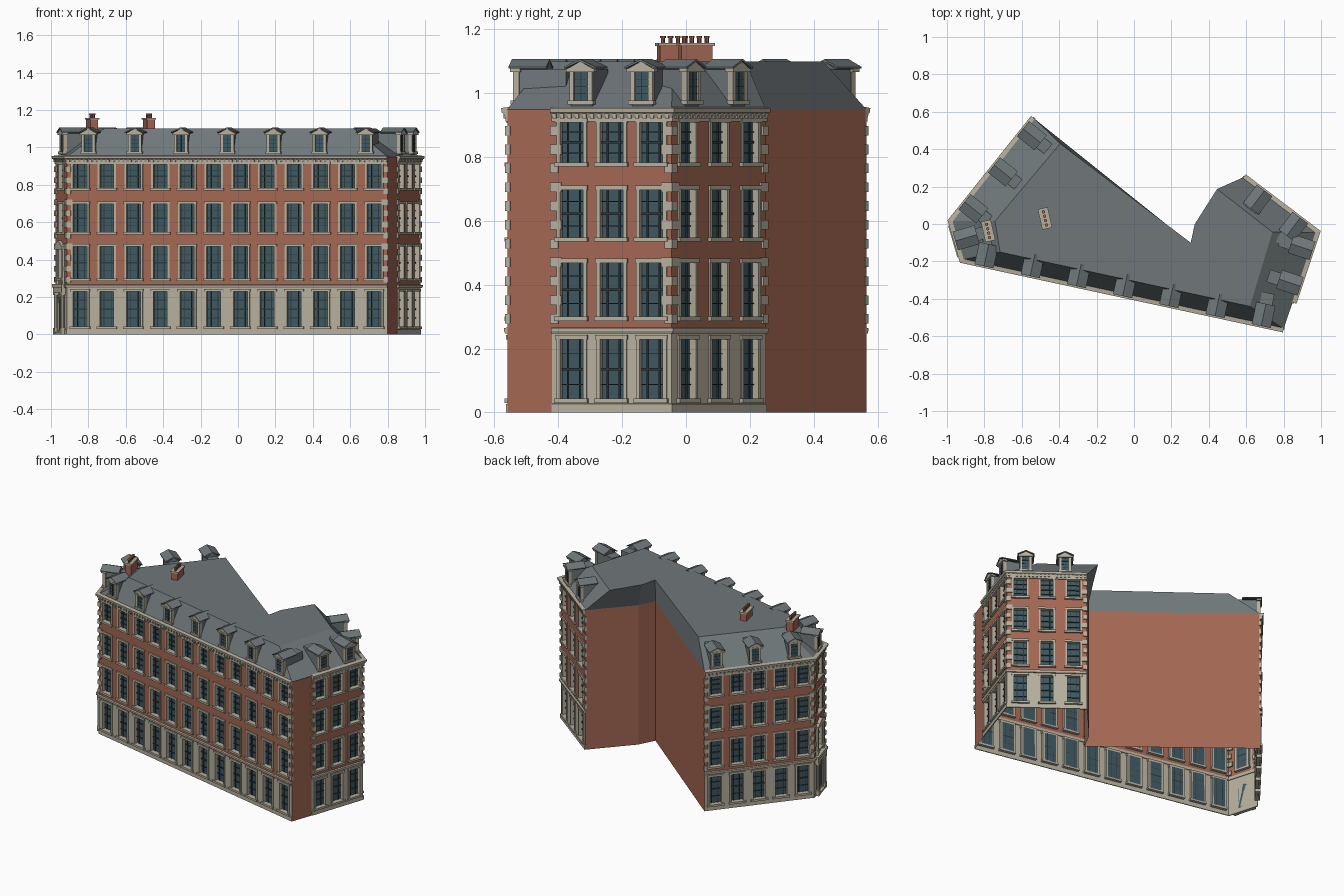
import bpy, bmesh, math
from mathutils import Vector

if "Cube" in bpy.data.objects:
    bpy.data.objects.remove(bpy.data.objects["Cube"])

COLORS = {"brick": (.37, .135, .085, 1), "stone": (.47, .43, .34, 1), "slate": (.16, .185, .195, 1),
          "glass": (.05, .095, .115, 1), "sash": (.025, .04, .045, 1)}
MATS = {}
for k, c in COLORS.items():
    MATS[k] = bpy.data.materials.new(k)
    MATS[k].diffuse_color = c
PARTS = {}  # (part name, material) -> bmesh


def part(name, mat):
    return PARTS.setdefault((name, mat), bmesh.new())


class Frame:
    """Wall-local axes: u along the wall, z up, o outward."""
    def __init__(self, a, b):
        self.a = Vector((a[0], a[1], 0))
        v = Vector((b[0], b[1], 0)) - self.a
        self.L = v.length
        self.d = v.normalized()
        self.n = Vector((self.d.y, -self.d.x, 0))

    def at(self, u, z, o=0):
        return self.a + self.d * u + self.n * o + Vector((0, 0, z))


def prism(p, f, pts, o0, o1):
    bm = part(*p)
    fr = [bm.verts.new(f.at(u, z, o1)) for u, z in pts]
    bk = [bm.verts.new(f.at(u, z, o0)) for u, z in pts]
    bm.faces.new(fr)
    bm.faces.new(bk[::-1])
    for i in range(len(pts)):
        j = (i + 1) % len(pts)
        bm.faces.new((fr[i], bk[i], bk[j], fr[j]))


def box(p, f, u0, u1, z0, z1, o0, o1):
    prism(p, f, [(u0, z0), (u1, z0), (u1, z1), (u0, z1)], o0, o1)


def quad(p, f, u0, u1, z0, z1, o=0):
    bm = part(*p)
    bm.faces.new([bm.verts.new(f.at(u, z, o)) for u, z in ((u0, z0), (u1, z0), (u1, z1), (u0, z1))])


def column(p, f, u, o, r, z0, z1, n=10):
    bm = part(*p)
    rings = [[bm.verts.new(f.at(u + r * math.cos(i * math.tau / n), z, o - r * math.sin(i * math.tau / n)))
              for i in range(n)] for z in (z0, z1)]
    for i in range(n):
        j = (i + 1) % n
        bm.faces.new((rings[0][i], rings[0][j], rings[1][j], rings[1][i]))
    bm.faces.new(rings[1])


def sweep(p, path, profile):
    """Run an (o, z) profile along a mitred path."""
    bm = part(*p)
    fs = [Frame(path[i], path[i + 1]) for i in range(len(path) - 1)]
    rings = []
    for i, q in enumerate(path):
        n0, n1 = fs[max(i - 1, 0)].n, fs[min(i, len(fs) - 1)].n
        m = (n0 + n1) / (1 + n0.dot(n1))
        rings.append([bm.verts.new(Vector((q[0], q[1], z)) + m * o) for o, z in profile])
    k = len(profile)
    for r, s in zip(rings, rings[1:]):
        for i in range(k):
            j = (i + 1) % k
            bm.faces.new((r[i], s[i], s[j], r[j]))
    bm.faces.new(rings[0])
    bm.faces.new(rings[-1])
    bmesh.ops.recalc_face_normals(bm, faces=bm.faces[:])


# Footprint corners, counter-clockwise from front left
P0, P1, P2, P3, P4 = (-.915, -.19), (.80, -.56), (.85, -.42), (.975, -.045), (.585, .25)
P6, P7, P8, P9 = (.36, 0), (.305, -.107), (-.535, .565), (-.975, .015)
# floor bottom, floor top, window bottom, window top
FLOORS = [(0, .25, .04, .232), (.25, .51, .297, .472), (.51, .74, .545, .70), (.74, .95, .78, .912)]
WIN = .082


def window(f, c, z0, z1):
    a, b = c - WIN / 2, c + WIN / 2
    quad(("window_glass", "glass"), f, a, b, z0, z1, -.02)
    fr, sash = ("window_surrounds", "stone"), ("window_sashes", "sash")
    box(fr, f, a - .009, a + .003, z0, z1, -.02, .005)
    box(fr, f, b - .003, b + .009, z0, z1, -.02, .005)
    box(fr, f, a - .012, b + .012, z1 - .003, z1 + .011, -.02, .008)
    box(fr, f, a - .014, b + .014, z0 - .01, z0 + .003, -.02, .013)
    for t in (.26, .74):
        box(sash, f, a + WIN * t - .002, a + WIN * t + .002, z0, z1, -.02, -.015)
    for t in (.25, .5, .75):
        h = .004 if t == .5 else .0015
        z = z0 + (z1 - z0) * t
        box(sash, f, a, b, z - h, z + h, -.02, -.014)


def dormer(f, c):
    slate, stone = ("dormer_roofs", "slate"), ("dormer_fronts", "stone")
    box(("dormer_cheeks", "slate"), f, c - .034, c + .034, .96, 1.076, -.17, -.008)
    for s in (-1, 1):
        box(stone, f, *sorted((c + s * .023, c + s * .037)), .968, 1.072, -.02, .0)
    box(stone, f, c - .042, c + .042, .965, .977, -.02, .006)
    box(stone, f, c - .046, c + .046, 1.066, 1.077, -.025, .008)
    prism(stone, f, [(c - .044, 1.076), (c + .044, 1.076), (c, 1.1)], -.02, .006)
    prism(slate, f, [(c - .052, 1.077), (c, 1.1), (c + .052, 1.077), (c + .052, 1.083), (c, 1.107), (c - .052, 1.083)],
          -.11, .011)
    prism(slate, f, [(c - .046, 1.074), (c + .046, 1.074), (c, 1.1)], -.11, -.02)
    quad(("dormer_glass", "glass"), f, c - .023, c + .023, .977, 1.066, -.005)
    box(("dormer_sashes", "sash"), f, c - .0015, c + .0015, .977, 1.066, -.006, -.003)
    for z in (1.0, 1.022, 1.044):
        box(("dormer_sashes", "sash"), f, c - .023, c + .023, z - .0015, z + .0015, -.006, -.003)


def facade(a, b, bays, dormers, door=False):
    f = Frame(a, b)
    centres = [(i + .5) * f.L / bays for i in range(bays)]
    for k, (lo, hi, z0, z1) in enumerate(FLOORS):
        w = ("ground_floor_wall", "stone") if k == 0 else ("brick_walls", "brick")
        if k == 0 and door:
            quad(w, f, 0, f.L, lo, hi)
            continue
        quad(w, f, 0, f.L, lo, z0)
        quad(w, f, 0, f.L, z1, hi)
        edges = [0] + [c + s * WIN / 2 for c in centres for s in (-1, 1)] + [f.L]
        for i in range(0, len(edges), 2):
            quad(w, f, edges[i], edges[i + 1], z0, z1)
        for c in centres:
            window(f, c, z0, z1)
    # alternating quoins at both ends
    for i in range(11):
        w = .032 if i % 2 else .022
        z = .278 + i * .059
        box(("quoins", "stone"), f, -.004, w, z, z + .03, -.01, .007)
        box(("quoins", "stone"), f, f.L - w, f.L + .004, z, z + .03, -.01, .007)
    n = int(f.L / .024)
    for i in range(n):
        u = (i + .5) * f.L / n
        box(("cornice_dentils", "stone"), f, u - .006, u + .006, .921, .936, -.002, .013)
    for c in dormers:
        dormer(f, c)
    return f


facade(P0, P1, 12, [.118 + .2527 * i for i in range(7)])
facade(P2, P3, 3, [.095, .295])
facade(P3, P4, 3, [.116, .356])
facade(P8, P9, 5, [.08, .328, .58])
entry = facade(P9, P0, 1, [.107], door=True)

# Plain party walls
for a, b in ((P1, P2), (P4, P6), (P6, P7), (P7, P8)):
    f = Frame(a, b)
    quad(("party_walls", "brick"), f, 0, f.L, 0, .95)

# Cornice, string course and plinth on the two street runs
for path in ((P2, P3, P4), (P8, P9, P0, P1)):
    sweep(("cornice", "stone"), path, [(-.005, .912), (.006, .912), (.006, .922), (.012, .936), (.018, .94),
                                       (.02, .954), (-.005, .957)])
    sweep(("string_course", "stone"), path, [(-.005, .248), (.007, .248), (.011, .256), (.011, .264), (-.005, .267)])
sweep(("plinth", "stone"), (P2, P3, P4), [(-.002, 0), (.004, 0), (.004, .026), (-.002, .028)])
sweep(("plinth", "stone"), (P9, P0, P1), [(-.002, 0), (.004, 0), (.004, .026), (-.002, .028)])

# Corner entrance: arched door, columns, entablature and framed window above
st, m = ("entrance_portal", "stone"), entry.L / 2
arc = [(math.cos(math.pi * i / 12), math.sin(math.pi * i / 12)) for i in range(13)]
prism(("entrance_door", "glass"), entry, [(m - .036, .012), (m + .036, .012)] +
      [(m + .036 * x, .155 + .036 * y) for x, y in arc], 0, .003)
for (x0, y0), (x1, y1) in zip(arc, arc[1:]):
    prism(st, entry, [(m + r * x, .155 + r * y) for r, x, y in
                      ((.036, x0, y0), (.05, x0, y0), (.05, x1, y1), (.036, x1, y1))], 0, .01)
box(st, entry, m - .07, m + .07, 0, .012, 0, .022)
box(st, entry, m - .009, m + .009, .185, .215, 0, .014)
for s in (-1, 1):
    c = m + s * .063
    box(st, entry, *sorted((m + s * .036, m + s * .05)), .012, .155, 0, .01)
    box(st, entry, c - .015, c + .015, 0, .035, 0, .024)
    column(st, entry, c, .012, .0105, .035, .21)
    box(st, entry, c - .014, c + .014, .21, .225, 0, .024)
    c = m + s * .058
    box(st, entry, c - .008, c + .008, .29, .455, 0, .013)
    box(st, entry, c - .012, c + .012, .285, .305, 0, .017)
    prism(st, entry, [(c - .008, .27), (c + .008, .27), (c + s * .006, .31), (c - .006, .31)], 0, .012)
box(st, entry, m - .084, m + .084, .225, .25, 0, .022)
box(st, entry, m - .088, m + .088, .25, .27, 0, .025)
box(st, entry, m - .072, m + .072, .455, .47, 0, .018)
prism(st, entry, [(m - .076, .47), (m + .076, .47), (m, .502)], 0, .02)

# Mansard roof: eaves ring up to the flat top
bm = part("mansard_roof", "slate")
TOP = [(-.716, -.15), (.62, -.44), (.74, -.043), (.444, .187), (.325, 0), (.303, -.1), (-.395, .43), (-.743, .016)]
lo = [bm.verts.new((x, y, .95)) for x, y in (P0, P1, P3, P4, P6, P7, P8, P9)]
hi = [bm.verts.new((x, y, 1.1)) for x, y in TOP]
for i in range(8):
    j = (i + 1) % 8
    bm.faces.new((lo[i], lo[j], hi[j], hi[i]))
bm.faces.new(hi)

# Chimney stacks with pots
for x, y in ((-.78, -.037), (-.476, .03)):
    d = Vector((-.22, .975)) * .05
    f = Frame((x - d.x, y - d.y), (x + d.x, y + d.y))
    box(("chimney_stacks", "brick"), f, 0, f.L, 1.08, 1.148, -.021, .021)
    box(("chimney_caps", "stone"), f, -.006, f.L + .006, 1.148, 1.158, -.027, .027)
    for i in range(4):
        column(("chimney_pots", "brick"), f, .014 + i * .024, 0, .007, 1.158, 1.176)
        column(("chimney_pots", "brick"), f, .014 + i * .024, 0, .009, 1.174, 1.18)

# Turn every collected part into an object
for (name, mat), bm in PARTS.items():
    me = bpy.data.meshes.new(name)
    bm.to_mesh(me)
    bm.free()
    me.materials.append(MATS[mat])
    bpy.context.collection.objects.link(bpy.data.objects.new(name, me))

for m in bpy.data.materials:
    if m.users and not m.is_grease_pencil:
        m.use_nodes = True
        m.node_tree.nodes["Principled BSDF"].inputs["Base Color"].default_value = m.diffuse_color
